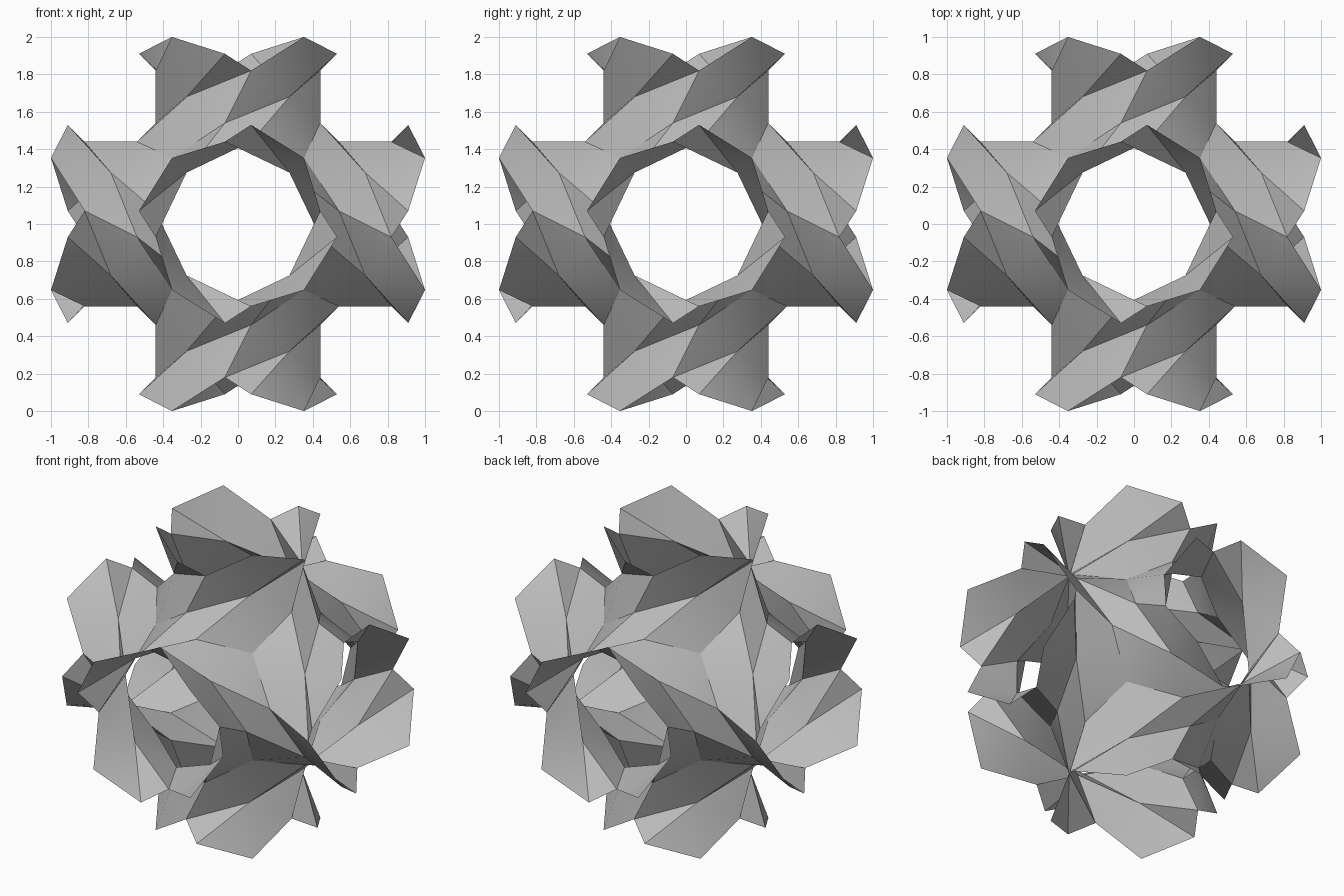
import bpy, bmesh, math
from mathutils import Matrix, Vector

cube = bpy.data.objects.get("Cube")
if cube:
    bpy.data.objects.remove(cube, do_unlink=True)

# One flat grey for the whole sheet
grey = bpy.data.materials.new("grey")
grey.use_nodes = True
grey.diffuse_color = (0.5, 0.5, 0.5, 1)
grey.node_tree.nodes["Principled BSDF"].inputs["Base Color"].default_value = (0.5, 0.5, 0.5, 1)

# Points of one quarter of the upper arm
points = {
    "tip_l": (-0.353, -0.353, 1.0), "tip_r": (0.353, -0.353, 1.0),      # rim corners
    "flap": (-0.07, -0.53, 0.91), "notch": (0.07, -0.44, 0.82),         # twisted rim
    "waist_l": (-0.275, -0.275, 0.68), "waist_r": (0.275, -0.275, 0.68),
    "ridge": (-0.07, -0.44, 0.54), "ridge_next": (0.07, -0.54, 0.44),   # link between arms
    "corner_l": (-0.353, -0.353, 0.353), "corner_r": (0.353, -0.353, 0.353),
}
faces = [
    ("tip_l", "waist_l", "flap"),
    ("flap", "waist_l", "notch"),
    ("notch", "waist_r", "tip_r"),
    ("waist_l", "ridge", "notch"),
    ("ridge", "waist_r", "notch"),
    ("waist_l", "corner_l", "ridge"),
    ("waist_r", "ridge", "ridge_next"),
    ("waist_r", "ridge_next", "corner_r"),
]

# Six arm directions, each with four quarter turns
quarter = math.pi / 2
arms = [Matrix.Rotation(i * quarter, 3, "X") for i in range(4)]
arms += [Matrix.Rotation(s * quarter, 3, "Y") for s in (1, -1)]

bm = bmesh.new()
for arm in arms:
    for turn in range(4):
        spin = arm @ Matrix.Rotation(turn * quarter, 3, "Z")
        verts = {n: bm.verts.new(spin @ Vector(p) + Vector((0, 0, 1))) for n, p in points.items()}
        for face in faces:
            bm.faces.new([verts[n] for n in face])
bmesh.ops.remove_doubles(bm, verts=bm.verts, dist=0.005)

mesh = bpy.data.meshes.new("twisted_shell")
bm.to_mesh(mesh)
bm.free()
mesh.materials.append(grey)
shell = bpy.data.objects.new("twisted_shell", mesh)
bpy.context.collection.objects.link(shell)

# Soften only the shallow folds
bpy.ops.object.select_all(action="DESELECT")
shell.select_set(True)
bpy.context.view_layer.objects.active = shell
bpy.ops.object.shade_smooth_by_angle(angle=math.radians(30))
